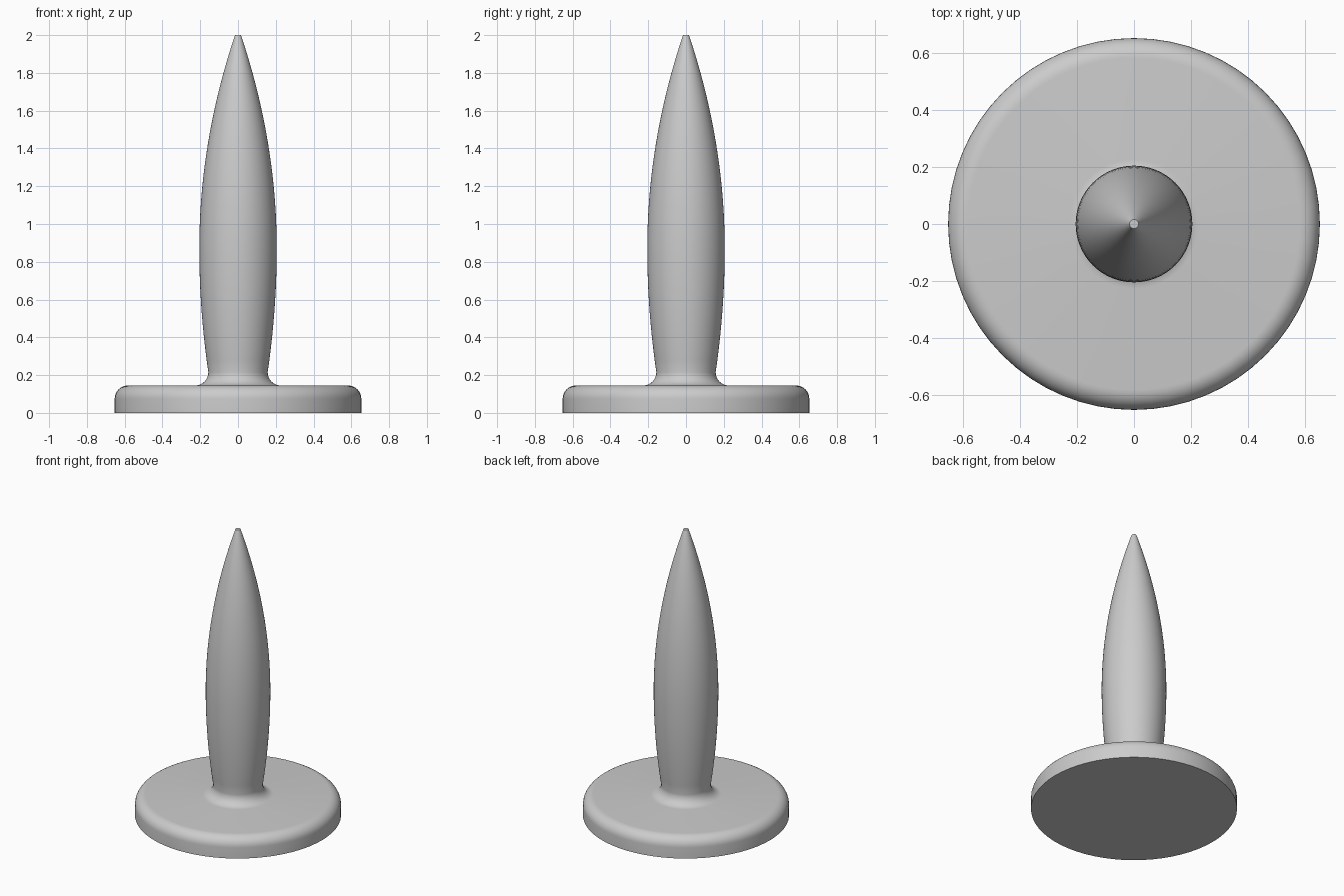
import bpy
import bmesh
import math

cube = bpy.data.objects.get("Cube")
if cube:
    bpy.data.objects.remove(cube, do_unlink=True)

grey = bpy.data.materials.new("light grey")
grey.use_nodes = True
colour = (0.6, 0.6, 0.6, 1)
grey.diffuse_color = colour
grey.node_tree.nodes["Principled BSDF"].inputs["Base Color"].default_value = colour


def arc(cx, cz, r, start, end, steps=8):
    """Points (radius, height) along a circular arc, angles in degrees."""
    angles = [math.radians(start + (end - start) * i / steps) for i in range(steps + 1)]
    return [(cx + r * math.cos(a), cz + r * math.sin(a)) for a in angles]


def lathe(name, profile, segments=64):
    """Spin a profile that starts and ends on the z axis into a closed solid."""
    bm = bmesh.new()
    verts = [bm.verts.new((r, 0, z)) for r, z in profile]
    edges = [bm.edges.new(pair) for pair in zip(verts, verts[1:])]
    bmesh.ops.spin(bm, geom=verts + edges, cent=(0, 0, 0), axis=(0, 0, 1),
                   angle=math.tau, steps=segments, use_duplicate=False)
    bmesh.ops.remove_doubles(bm, verts=bm.verts[:], dist=0.0005)
    bmesh.ops.recalc_face_normals(bm, faces=bm.faces[:])
    mesh = bpy.data.meshes.new(name)
    bm.to_mesh(mesh)
    bm.free()
    mesh.materials.append(grey)
    obj = bpy.data.objects.new(name, mesh)
    bpy.context.collection.objects.link(obj)
    bpy.ops.object.select_all(action="DESELECT")
    obj.select_set(True)
    bpy.context.view_layer.objects.active = obj
    bpy.ops.object.shade_smooth_by_angle(angle=math.radians(35))
    return obj


BASE_R, BASE_TOP, ROUND = 0.653, 0.145, 0.07
NECK_R, NECK_Z = 0.157, 0.215
BELLY_R, BELLY_Z = 0.205, 0.87
TIP_R = 0.016

# Flat disc with a rounded upper rim
profile = [(0, 0), (BASE_R, 0)]
profile += arc(BASE_R - ROUND, BASE_TOP - ROUND, ROUND, 0, 90)

# Fillet sweeping up from the disc into the neck
fillet = NECK_Z - BASE_TOP
profile += arc(NECK_R + fillet, NECK_Z, fillet, 270, 180)

# Swelling body that tapers to a blunt tip
steps = 28
for i in range(1, steps + 1):
    z = NECK_Z + (2 - NECK_Z) * i / steps
    end_z, end_r = (NECK_Z, NECK_R) if z < BELLY_Z else (2, TIP_R)
    t = (z - BELLY_Z) / (end_z - BELLY_Z)
    profile.append((BELLY_R - (BELLY_R - end_r) * t * t, z))
profile.append((0, 2))

lathe("spike_on_round_base", profile)
